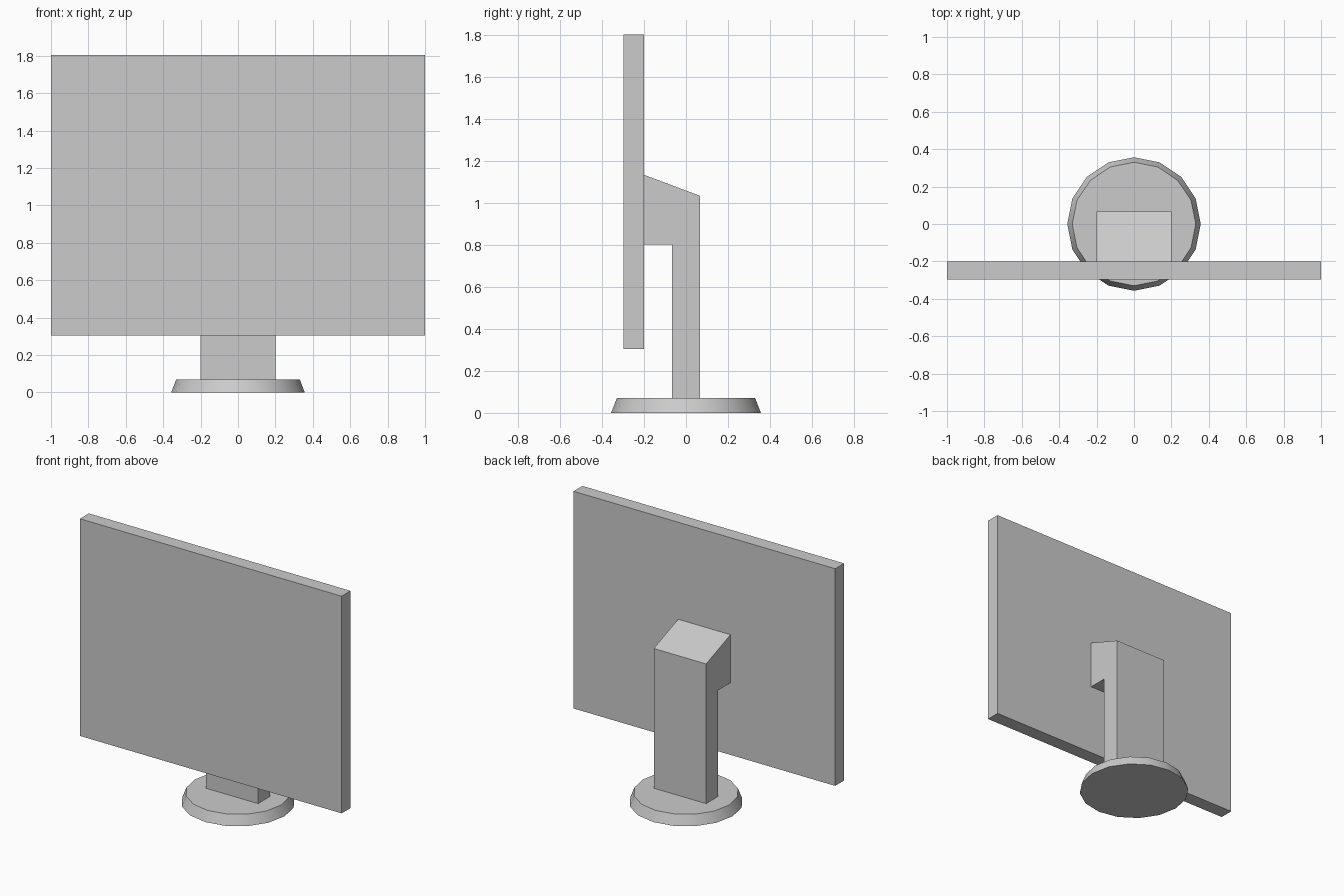
import bpy
import bmesh

if "Cube" in bpy.data.objects:
    bpy.data.objects.remove(bpy.data.objects["Cube"], do_unlink=True)

# Single grey plastic
grey = bpy.data.materials.new("light_grey")
grey.use_nodes = True
colour = (0.6, 0.6, 0.6, 1)
grey.diffuse_color = colour
grey.node_tree.nodes["Principled BSDF"].inputs["Base Color"].default_value = colour


def extrude_profile(name, profile, half_width):
    """Extrude a (y, z) outline symmetrically along x."""
    bm = bmesh.new()
    face = bm.faces.new([bm.verts.new((-half_width, y, z)) for y, z in profile])
    result = bmesh.ops.extrude_face_region(bm, geom=[face])
    moved = [v for v in result["geom"] if isinstance(v, bmesh.types.BMVert)]
    bmesh.ops.translate(bm, verts=moved, vec=(2 * half_width, 0, 0))
    bmesh.ops.recalc_face_normals(bm, faces=bm.faces)
    mesh = bpy.data.meshes.new(name)
    bm.to_mesh(mesh)
    bm.free()
    mesh.materials.append(grey)
    obj = bpy.data.objects.new(name, mesh)
    bpy.context.collection.objects.link(obj)
    return obj


# Flat screen panel
front, back, bottom, top = -0.297, -0.2, 0.305, 1.805
extrude_profile("screen", [(front, bottom), (back, bottom), (back, top), (front, top)], 1.0)

# Upright with a bracket reaching forward to the screen
depth, base_top = 0.066, 0.07
extrude_profile("stand", [(-depth, base_top), (depth, base_top), (depth, 1.035),
                          (back, 1.135), (back, 0.803), (-depth, 0.803)], 0.2)

# Tapered round foot
bpy.ops.mesh.primitive_cone_add(vertices=16, radius1=0.357, radius2=0.33,
                                depth=base_top, location=(0, 0, base_top / 2))
foot = bpy.context.object
foot.name = "foot"
foot.data.materials.append(grey)
bpy.ops.object.shade_smooth_by_angle()
